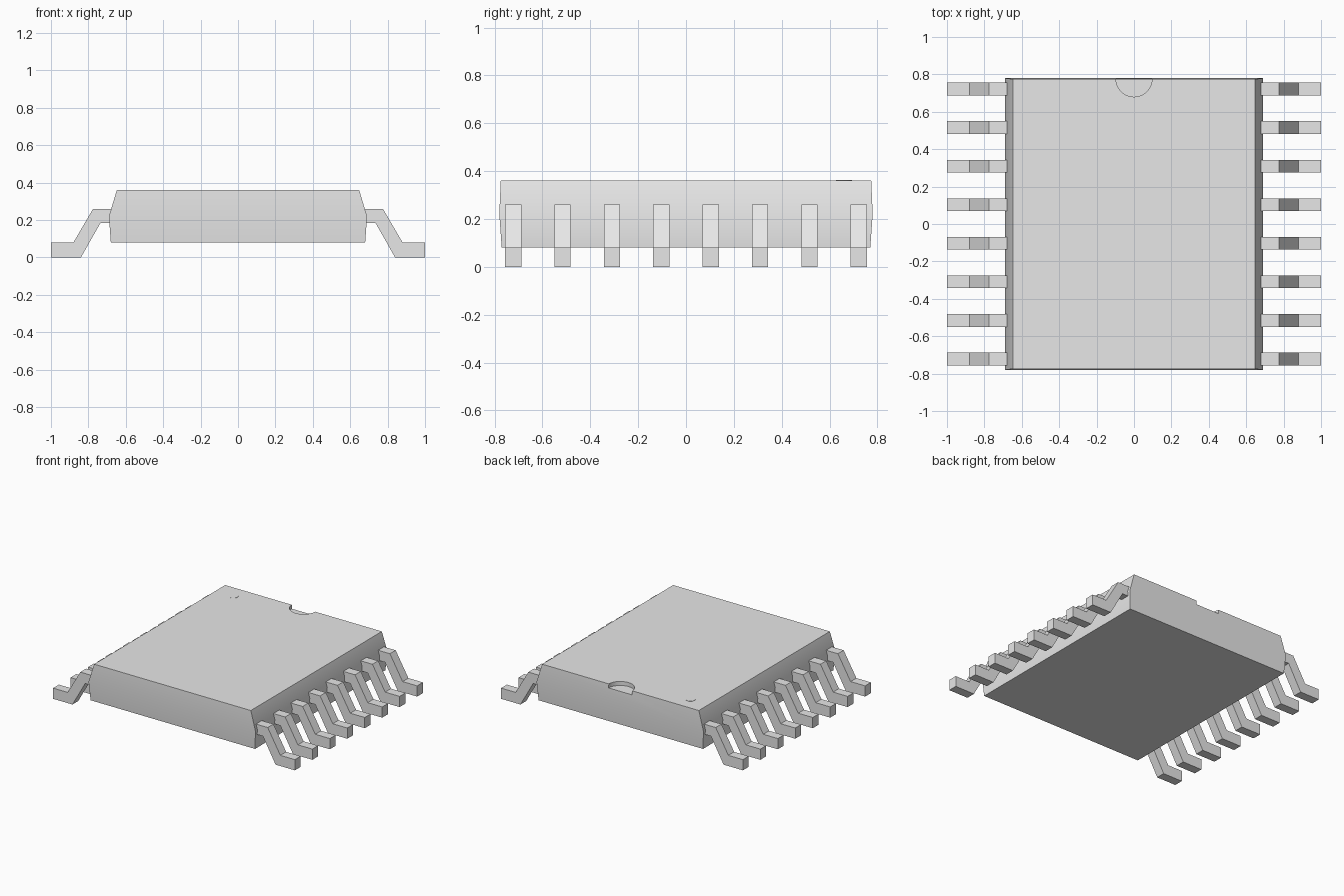
import bpy
import bmesh

cube = bpy.data.objects.get("Cube")
if cube:
    bpy.data.objects.remove(cube, do_unlink=True)

grey = bpy.data.materials.new("light_grey")
grey.use_nodes = True
grey.diffuse_color = (0.8, 0.8, 0.8, 1)
grey.node_tree.nodes["Principled BSDF"].inputs["Base Color"].default_value = (0.8, 0.8, 0.8, 1)


def make_object(name, bm):
    bmesh.ops.recalc_face_normals(bm, faces=bm.faces)
    mesh = bpy.data.meshes.new(name)
    bm.to_mesh(mesh)
    bm.free()
    mesh.materials.append(grey)
    obj = bpy.data.objects.new(name, mesh)
    bpy.context.collection.objects.link(obj)
    return obj


def cylinder(name, radius, depth, location, sides=48):
    bpy.ops.mesh.primitive_cylinder_add(vertices=sides, radius=radius, depth=depth, location=location)
    obj = bpy.context.object
    obj.name = name
    obj.data.materials.append(grey)
    return obj


# Package body: three stacked rectangles (half width, half length, height)
LEVELS = [(0.68, 0.77, 0.08), (0.69, 0.78, 0.22), (0.648, 0.774, 0.36)]
CORNERS = [(-1, -1), (1, -1), (1, 1), (-1, 1)]
bm = bmesh.new()
rings = [[bm.verts.new((sx * hx, sy * hy, z)) for sx, sy in CORNERS] for hx, hy, z in LEVELS]
for low, high in zip(rings, rings[1:]):
    for i in range(4):
        j = (i + 1) % 4
        bm.faces.new((low[i], low[j], high[j], high[i]))
bm.faces.new(rings[0][::-1])
bm.faces.new(rings[-1])
body = make_object("package_body", bm)

# Orientation notch cut into the back of the top
cutter = cylinder("notch_cutter", 0.097, 0.06, (0, 0.777, 0.36))
cutter.hide_render = True
cutter.hide_viewport = True
notch = body.modifiers.new("notch", "BOOLEAN")
notch.operation = "DIFFERENCE"
notch.solver = "EXACT"
notch.object = cutter
bpy.ops.object.select_all(action="DESELECT")
body.select_set(True)
bpy.context.view_layer.objects.active = body
bpy.ops.object.modifier_apply(modifier="notch")
bpy.data.objects.remove(cutter, do_unlink=True)
bpy.ops.object.shade_smooth_by_angle(angle=0.55)

# First pin marker dot
cylinder("pin_marker", 0.033, 0.004, (-0.5, 0.66, 0.36), 32)

# Gull-wing pins: one bent profile extruded along y, repeated on both sides
PROFILE = [(0.66, 0.26), (0.775, 0.26), (0.88, 0.08), (1, 0.08),
           (1, 0), (0.84, 0), (0.735, 0.185), (0.66, 0.185)]
WIDTH = 0.068
PITCH = 0.2063
for side, label in ((1, "left"), (-1, "right")):
    for n in range(8):
        y = (n - 3.5) * PITCH - WIDTH / 2
        bm = bmesh.new()
        face = bm.faces.new([bm.verts.new((side * x, y, z)) for x, z in PROFILE])
        extruded = bmesh.ops.extrude_face_region(bm, geom=[face])["geom"]
        verts = [v for v in extruded if isinstance(v, bmesh.types.BMVert)]
        bmesh.ops.translate(bm, verts=verts, vec=(0, WIDTH, 0))
        make_object(f"{label}_pin_{n + 1}", bm)
